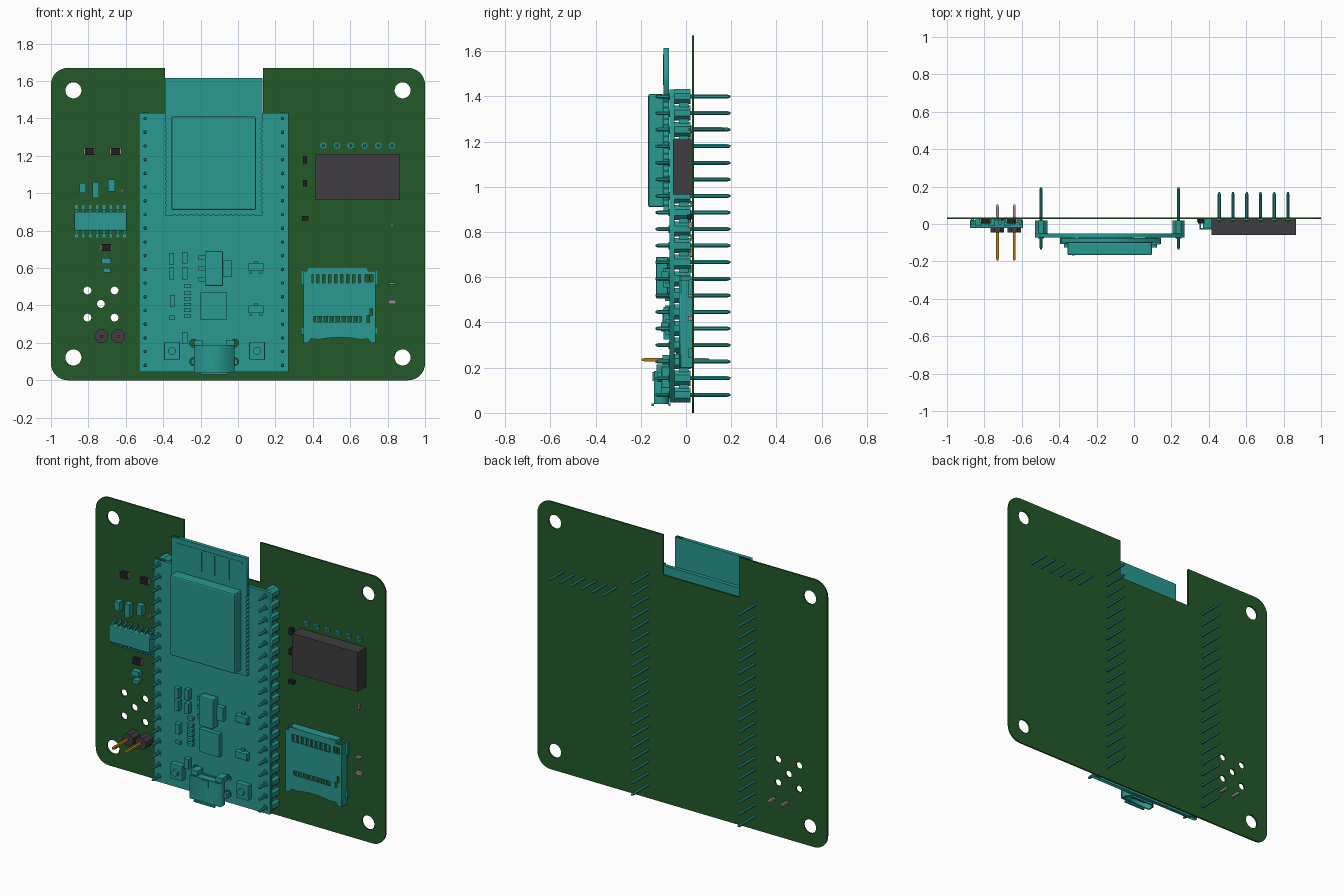
import bpy, bmesh, math
from mathutils import Matrix

if "Cube" in bpy.data.objects:
    bpy.data.objects.remove(bpy.data.objects["Cube"])


def material(name, r, g, b):
    m = bpy.data.materials.new(name)
    m.diffuse_color = (r, g, b, 1)
    m.use_nodes = True
    m.node_tree.nodes["Principled BSDF"].inputs["Base Color"].default_value = m.diffuse_color
    return m


GREEN = material("board_green", 0.017, 0.10, 0.023)
TEAL = material("teal", 0.022, 0.32, 0.285)
DARK = material("dark_grey", 0.05, 0.047, 0.05)
BLACK = material("chip_black", 0.015, 0.014, 0.015)
BRASS = material("brass", 0.43, 0.2, 0.012)
SILVER = material("silver", 0.32, 0.28, 0.28)
TO_FRONT = Matrix.Rotation(math.pi / 2, 4, 'X')


def add_object(name, mesh, mat, bevel=0):
    ob = bpy.data.objects.new(name, mesh)
    bpy.context.collection.objects.link(ob)
    mesh.materials.clear()
    mesh.materials.append(mat)
    if bevel:
        mod = ob.modifiers.new("bevel", 'BEVEL')
        mod.width, mod.segments = bevel, 2
    return ob


def prism(name, loops, lo, hi, mat, axis='Y'):
    """Filled outline (first loop) with holes (other loops), extruded lo..hi along an axis."""
    cu = bpy.data.curves.new(name, 'CURVE')
    cu.dimensions, cu.fill_mode, cu.extrude = '2D', 'BOTH', (hi - lo) / 2
    for loop in loops:
        sp = cu.splines.new('POLY')
        sp.points.add(len(loop) - 1)
        for p, (u, v) in zip(sp.points, loop):
            p.co = (u, v, 0, 1)
        sp.use_cyclic_u = True
    tmp = bpy.data.objects.new(name + "_outline", cu)
    bpy.context.collection.objects.link(tmp)
    dg = bpy.context.evaluated_depsgraph_get()
    mesh = bpy.data.meshes.new_from_object(tmp.evaluated_get(dg))
    bpy.data.objects.remove(tmp)
    mid = (lo + hi) / 2
    mesh.transform(Matrix.Translation((0, mid, 0)) @ TO_FRONT if axis == 'Y'
                   else Matrix.Translation((0, 0, mid)))
    bm = bmesh.new()
    bm.from_mesh(mesh)
    bmesh.ops.remove_doubles(bm, verts=bm.verts, dist=1e-5)
    bmesh.ops.recalc_face_normals(bm, faces=bm.faces)
    bm.to_mesh(mesh)
    bm.free()
    return add_object(name, mesh, mat)


def boxes(name, items, mat, bevel=0):
    """One object made of boxes (x0, x1, y0, y1, z0, z1)."""
    bm = bmesh.new()
    for x0, x1, y0, y1, z0, z1 in items:
        m = Matrix.Translation(((x0 + x1) / 2, (y0 + y1) / 2, (z0 + z1) / 2))
        bmesh.ops.create_cube(bm, size=1, matrix=m @ Matrix.Diagonal((x1 - x0, y1 - y0, z1 - z0, 1)))
    mesh = bpy.data.meshes.new(name)
    bm.to_mesh(mesh)
    bm.free()
    return add_object(name, mesh, mat, bevel)


def pins(name, spots, y0, y1, r, mat, seg=8, tip=0.012):
    """Bars along y at each (x, z), with tapered tips."""
    bm = bmesh.new()
    profile = [(y0, r * .5), (y0 + tip, r), (y1 - tip, r), (y1, r * .5)] if tip else [(y0, r), (y1, r)]
    for x, z in spots:
        rings = []
        for y, rad in profile:
            rings.append([bm.verts.new((x + rad * math.cos(a), y, z + rad * math.sin(a)))
                          for a in (2 * math.pi * (i + .5) / seg for i in range(seg))])
        for a, b in zip(rings, rings[1:]):
            for i in range(seg):
                j = (i + 1) % seg
                bm.faces.new((a[i], a[j], b[j], b[i]))
        bm.faces.new(rings[0])
        bm.faces.new(rings[-1])
    bmesh.ops.recalc_face_normals(bm, faces=bm.faces)
    mesh = bpy.data.meshes.new(name)
    bm.to_mesh(mesh)
    bm.free()
    return add_object(name, mesh, mat)


def arc(cx, cz, r, a0, a1, n):
    return [(cx + r * math.cos(math.radians(a0 + (a1 - a0) * i / n)),
             cz + r * math.sin(math.radians(a0 + (a1 - a0) * i / n))) for i in range(n + 1)]


def circle(cx, cz, r, n=24):
    return arc(cx, cz, r, 0, 360, n)[:-1]


def rect(x0, x1, z0, z1):
    return [(x0, z0), (x1, z0), (x1, z1), (x0, z1)]


# Main board with top notch, mounting holes and five small holes
R, W, H, FACE = 0.09, 1.0, 1.67, 0.026
outline = (arc(-W + R, R, R, 180, 270, 8) + arc(W - R, R, R, 270, 360, 8) + arc(W - R, H - R, R, 0, 90, 8)
           + [(0.135, H), (0.135, 1.42), (-0.39, 1.42), (-0.39, H)] + arc(-W + R, H - R, R, 90, 180, 8))
holes = [circle(x, z, 0.043) for x in (-.88, .88) for z in (.122, 1.55)]
holes += [circle(x, z, 0.021) for x, z in
          ((-.805, .48), (-.66, .48), (-.733, .408), (-.805, .335), (-.66, .335))]
prism("main_board", [outline] + holes, FACE, 0.036, GREEN)

# Controller board on two pin headers
PF = -0.072
usb_holes = [circle(x, z, 0.022, 12) for x in (-.237, -.018) for z in (.1, .198)]
prism("controller_board", [rect(-.53, .27, .045, 1.43)] + usb_holes, PF, -0.05, TEAL)
rows = [.08 + .0733 * i for i in range(19)]
for side, x in (("left", -.497), ("right", .238)):
    spots = [(x, z) for z in rows]
    pins(side + "_header_housing", spots, -0.05, 0.02, 0.036, TEAL, tip=0)
    boxes(side + "_header_web", [(x - .02, x + .02, -.03, .01, rows[0], rows[-1])], TEAL)
    pins(side + "_header_pins", spots, -0.135, 0.196, 0.0095, TEAL)
    pins(side + "_solder_rings", spots, PF - .006, PF, 0.017, TEAL, seg=12, tip=0)

# Radio module: scalloped substrate, shield can, antenna strips
sub = [(-.39, 1.615)]
for i in range(19):
    sub += arc(-.39, 1.37 - .0255 * i, .007, 90, -90, 4)
sub.append((-.39, .88))
for i in range(15):
    sub += arc(-.34 + .03 * i, .88, .007, 180, 0, 4)
sub.append((.13, .88))
for i in range(19):
    sub += arc(.13, .911 + .0255 * i, .007, 270, 90, 4)
sub.append((.13, 1.615))
prism("radio_substrate", [sub], -0.099, PF - .003, TEAL)
boxes("radio_shield", [(-.355, .095, -.167, -.098, .91, 1.41)], TEAL, bevel=.008)
pins("shield_mark", [(-.325, .94)], -.169, -.16, .008, TEAL, tip=0)
strips = [(-.355, .1, -.1015, -.098, 1.575, 1.585)]
strips += [(x, x + .01, -.1015, -.098, 1.45, 1.58) for x in (-.35, -.19, -.1, 0, .085)]
boxes("antenna_strips", strips, TEAL)

# Regulator with tab and three legs
boxes("regulator", [(-.177, -.08, -.133, -.08, .505, .69)], TEAL, bevel=.006)
boxes("regulator_legs", [(-.08, -.032, -.1, PF, .555, .64)]
      + [(-.212, -.177, -.1, PF, z - .012, z + .012) for z in (.54, .598, .655)], TEAL)
# Interface chip and two small transistors with legs
boxes("interface_chip", [(-.2, -.06, -.1, PF, .325, .468)], TEAL)
boxes("small_transistors", [(.055, .135, -.11, -.078, z - .02, z + .02) for z in (.605, .38)], TEAL)
boxes("transistor_legs", [(x - .008, x + .008, -.09, PF, z + a, z + b) for z in (.605, .38)
                          for x, a, b in ((.068, -.034, 0), (.122, -.034, 0), (.095, 0, .034))], TEAL)
# Small parts of the controller board
upright = [(-.355, .648), (-.285, .655), (-.285, .57), (-.355, .57), (-.35, .425), (-.285, .225)]
flat = [(-.27 + dx, z) for z in (.465, .435, .405, .375, .345, .505) for dx in (0,)]
boxes("controller_passives",
      [(x - .014, x + .014, -.103, PF, z - .032, z + .032) for x, z in upright]
      + [(x - .019, x + .019, -.092, PF, z - .009, z + .009) for x, z in flat]
      + [(-.37, -.338, -.09, PF, .325, .345)], TEAL)
# Two push buttons
boxes("button_bodies", [(x - .042, x + .042, -.108, PF, .11, .205) for x in (-.353, .102)], TEAL, bevel=.004)
pins("button_caps", [(-.353, .157), (.102, .157)], -.125, -.1, .021, TEAL, seg=20, tip=0)

# Socket: hollow shell open at the bottom, flared lips, tongue, side ears
outer = [(-.235, -.142), (-.02, -.142), (-.02, -.098), (-.045, -.076), (-.21, -.076), (-.235, -.098)]
inner = [(-.226, -.134), (-.029, -.134), (-.029, -.102), (-.049, -.084), (-.206, -.084), (-.226, -.102)]
prism("socket_shell", [outer, inner], .04, .185, TEAL, axis='Z')
boxes("socket_inside", [(-.224, -.031, -.134, -.088, .14, .18), (-.18, -.075, -.116, -.104, .055, .15)], TEAL)
boxes("socket_tabs", [(-.2, -.055, -.152, -.142, .03, .042), (-.2, -.055, -.078, -.068, .03, .042),
                      (-.235, -.19, -.13, PF, .185, .215), (-.065, -.02, -.13, PF, .185, .215),
                      (-.15, -.105, -.148, -.141, .14, .18), (-.252, -.235, -.11, PF, .085, .115),
                      (-.02, -.003, -.11, PF, .085, .115)], TEAL)

# Sixteen-leg chip
boxes("logic_chip", [(-.876, -.594, -.022, .022, .8, .9)], TEAL, bevel=.005)
legs = []
for i in range(8):
    x = -.735 + (i - 3.5) * .0367
    for s in (-1, 1):
        for y0, y1, a, b in ((-.004, .004, .048, .067), (-.004, FACE, .06, .067), (.019, FACE, .06, .087)):
            z0, z1 = sorted((.85 + s * a, .85 + s * b))
            legs.append((x - .007, x + .007, y0, y1, z0, z1))
boxes("logic_chip_legs", legs, TEAL)

# Surface parts of the main board
def surface(name, rects, y, mat):
    boxes(name, [(x0, x1, y, FACE, z0, z1) for x0, x1, z0, z1 in rects], mat)


surface("teal_capacitors", [(-.848, -.812, 1, 1.055), (-.777, -.742, .975, 1.06), (-.695, -.658, 1.01, 1.073),
                            (-.73, -.678, .622, .655), (-.722, -.682, .577, .6)], -.01, TEAL)
surface("black_resistors", [(-.818, -.768, 1.205, 1.243), (-.68, -.63, 1.205, 1.243), (-.73, -.68, .69, .728),
                            (.347, .37, 1.16, 1.2), (.347, .37, 1.035, 1.072), (.343, .378, .855, .877)], .004, BLACK)
surface("silver_ends", [(-.825, -.818, 1.207, 1.241), (-.768, -.761, 1.207, 1.241), (-.687, -.68, 1.207, 1.241),
                        (-.63, -.623, 1.207, 1.241), (-.737, -.73, .692, .726), (-.68, -.673, .692, .726),
                        (-.625, -.615, 1, 1.026), (.818, .828, .818, .845), (.806, .84, .512, .524),
                        (.804, .846, .408, .428)], .008, SILVER)

# Two-pin header
two = [(-.73, .235), (-.64, .235)]
pins("jumper_housing", two, -.045, FACE, .039, DARK, tip=0)
pins("jumper_pins", two, -.196, .03, .0105, BRASS, seg=4)
pins("jumper_pin_tails", two, .03, .105, .0105, SILVER, seg=4)

# Side-entry socket block with six pins through the board
boxes("socket_block", [(.415, .866, -.058, FACE, .965, 1.21)], DARK)
six = [(.456 + .0735 * i, 1.255) for i in range(6)]
pins("block_pins", six, .01, .17, .0095, TEAL)
pins("block_pin_rings", six, .02, FACE, .017, TEAL, seg=12, tip=0)

# Card slot: slotted cover with arched mouth, walls, contacts, tabs
mouth = [(.735, .2), (.735, .585), (.695, .585), (.695, .605), (.37, .605), (.37, .585), (.35, .585), (.35, .2)]
mouth += [(.375, .2), (.39, .222)] + arc(.543, -.26, .49, 106, 74, 10)[1:-1] + [(.695, .222), (.71, .2)]
slots = [rect(.395, .655, .52, .565), rect(.405, .66, .312, .34), rect(.68, .7, .525, .565),
         rect(.705, .722, .525, .565), rect(.69, .703, .31, .345), rect(.705, .718, .345, .385)]
prism("card_slot_cover", [mouth] + slots, -.03, -.022, TEAL)
boxes("card_slot_walls", [(.35, .358, -.023, FACE, .2, .585), (.727, .735, -.023, FACE, .2, .585),
                          (.37, .695, -.023, FACE, .58, .603)], TEAL)
boxes("card_contacts", [(x, x + .017, -.022, -.012, .5, .59) for x in [.402 + .032 * i for i in range(8)]]
      + [(x, x + .012, -.015, -.008, .3, .35) for x in [.415 + .032 * i for i in range(8)]], TEAL)
boxes("card_slot_tabs", [(a, b, .01, FACE, z0, z1) for a, b in ((.338, .352), (.733, .748))
                         for z0, z1 in ((.245, .285), (.51, .59))], TEAL)
